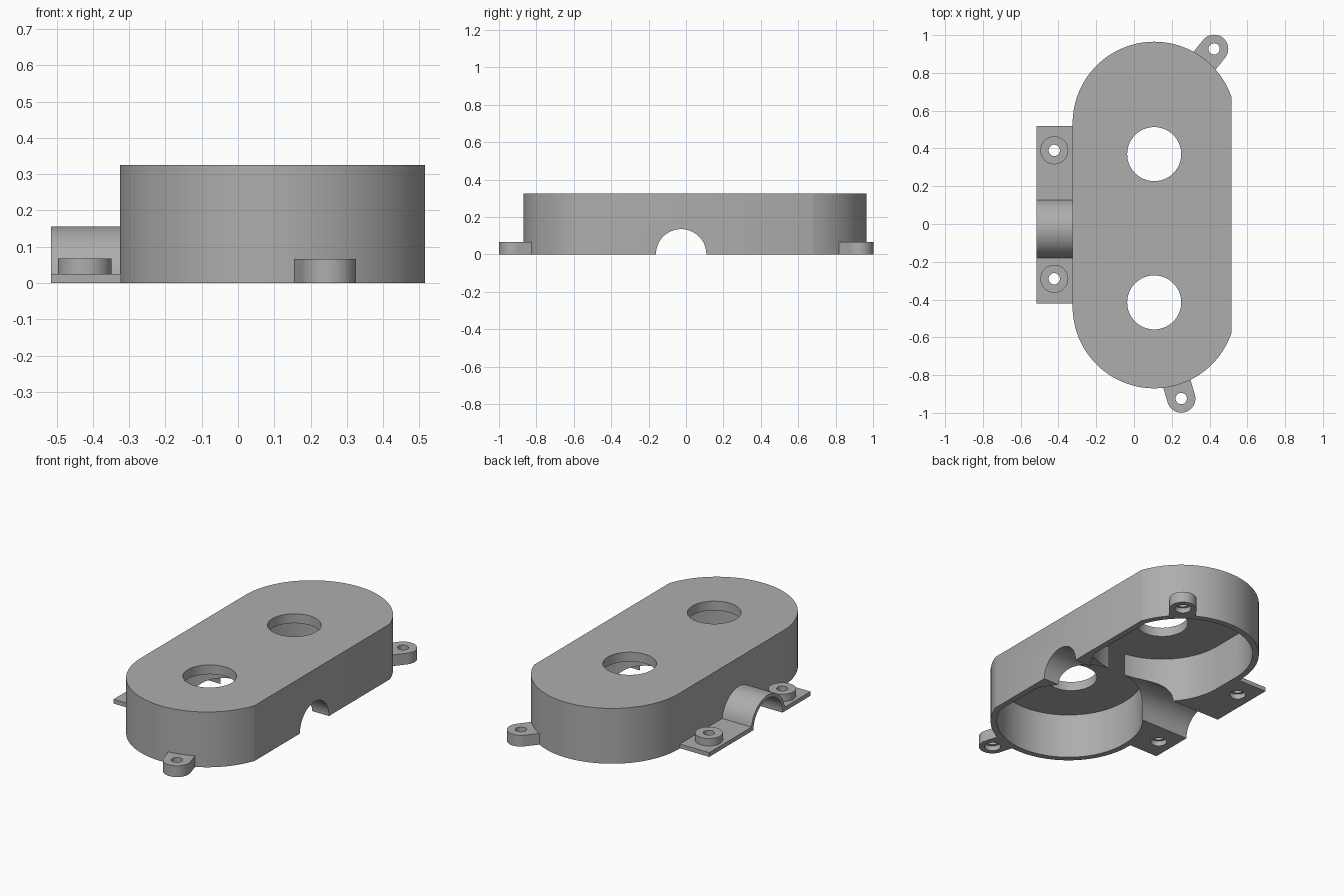
import bpy
import bmesh
from math import sin, cos, pi, radians, atan2
from mathutils import Matrix, Vector

cube = bpy.data.objects.get("Cube")
if cube:
    bpy.data.objects.remove(cube, do_unlink=True)

grey = bpy.data.materials.new("plain_grey")
grey.use_nodes = True
COLOUR = (0.42, 0.42, 0.42, 1)
grey.diffuse_color = COLOUR
grey.node_tree.nodes["Principled BSDF"].inputs["Base Color"].default_value = COLOUR

CX, R, WALL = 0.107, 0.432, 0.035      # body axis, outer radius, wall
REAR, FRONT = 0.533, -0.438            # end-arc centres
HOLES = (0.37, -0.415)                 # top hole centres
HEIGHT, CEILING, FLAT = 0.325, 0.27, 0.515
CHANNEL_Y = -0.026


def arc(cx, cy, r, a0, a1, n=64):
    steps = [radians(a0 + (a1 - a0) * i / n) for i in range(n + 1)]
    return [(cx + r * cos(a), cy + r * sin(a)) for a in steps]


def circle(cx, cy, r, n=64):
    return arc(cx, cy, r, 0, 360, n)[:-1]


def stadium(y0, y1, r):
    return arc(CX, y1, r, 0, 180) + arc(CX, y0, r, 180, 360)


def box(x0, x1, y0, y1):
    return [(x0, y0), (x1, y0), (x1, y1), (x0, y1)]


def prism(name, outline, z0, z1, along_x=False):
    """Extrude an outline upward, or along x with the outline in y and z."""
    bm = bmesh.new()
    face = bm.faces.new([bm.verts.new((x, y, z0)) for x, y in outline])
    extruded = bmesh.ops.extrude_face_region(bm, geom=[face])["geom"]
    top = [v for v in extruded if isinstance(v, bmesh.types.BMVert)]
    bmesh.ops.translate(bm, verts=top, vec=(0, 0, z1 - z0))
    if along_x:
        bm.transform(Matrix(((0, 0, 1, 0), (1, 0, 0, 0), (0, 1, 0, 0), (0, 0, 0, 1))))
    bmesh.ops.remove_doubles(bm, verts=bm.verts, dist=1e-5)
    bmesh.ops.recalc_face_normals(bm, faces=bm.faces)
    mesh = bpy.data.meshes.new(name)
    bm.to_mesh(mesh)
    bm.free()
    mesh.materials.append(grey)
    obj = bpy.data.objects.new(name, mesh)
    bpy.context.collection.objects.link(obj)
    return obj


def carve(obj, cutters, operation="DIFFERENCE"):
    """Apply each boolean in turn and discard the cutters."""
    for cutter in cutters:
        mod = obj.modifiers.new("cut", "BOOLEAN")
        mod.operation, mod.solver, mod.object = operation, "EXACT", cutter
        graph = bpy.context.evaluated_depsgraph_get()
        mesh = bpy.data.meshes.new_from_object(obj.evaluated_get(graph))
        obj.modifiers.clear()
        obj.data = mesh
        bpy.data.objects.remove(cutter, do_unlink=True)
    return obj


def screw_cutters(x, y):
    """Through hole with a wider recess underneath."""
    return [prism("screw_hole", circle(x, y, 0.03, 32), -0.1, 0.2),
            prism("recess", circle(x, y, 0.045, 32), -0.1, 0.03)]


def channel():
    return prism("channel", circle(CHANNEL_Y, 0, 0.135), -1, 1, along_x=True)


# Housing: long rounded block, one side trimmed flat
body = prism("housing", stadium(FRONT, REAR, R), 0, HEIGHT)
carve(body, [prism("trim", box(FLAT, 1, -1, 1), -1, 1)])

# Two pockets open underneath, nearly meeting in the middle
inner = R - WALL
pockets = []
for hole_y, end_y in zip(HOLES, (REAR, FRONT)):
    pocket = prism("pocket", circle(CX, hole_y, inner), -0.1, CEILING)
    if end_y == REAR:
        extension = prism("extension", stadium(hole_y, end_y, inner), -0.1, CEILING)
        carve(extension, [prism("limit", box(-1, 1, -1, 0.197), -1, 1)])
    else:
        extension = prism("extension", circle(CX, end_y, inner), -0.1, CEILING)
    for part in (pocket, extension):
        carve(part, [prism("trim", box(FLAT - WALL, 1, -1, 2), -1, 1)])
    pockets += [pocket, extension]
carve(body, pockets)

# Round openings in the top and the cross channel
carve(body, [prism("opening", circle(CX, y, 0.143), 0.1, 0.5) for y in HOLES])
carve(body, [channel()])

# Side flange with a half-round arch between two screw bosses
X0, X1 = -0.515, -0.325
flange = prism("side_flange", box(X0, X1, -0.42, 0.52), 0, 0.025)
carve(flange, [channel()])
arch = prism("channel_arch",
             arc(CHANNEL_Y, 0, 0.156, 0, 180) + arc(CHANNEL_Y, 0, 0.135, 180, 0),
             X0, X1, along_x=True)
parts = [body, flange, arch]
for name, y in (("rear_boss", 0.39), ("front_boss", -0.29)):
    boss = prism(name, circle(-0.422, y, 0.074), 0.025, 0.068)
    carve(boss, screw_cutters(-0.422, y))
    carve(flange, screw_cutters(-0.422, y))
    parts.append(boss)

# Mounting lugs pointing out from the end arcs
for name, x, y, end_y in (("rear_lug", 0.424, 0.927, REAR),
                          ("front_lug", 0.25, -0.924, FRONT)):
    out = Vector((x - CX, y - end_y)).normalized()
    side = Vector((-out.y, out.x)) * 0.075
    root = Vector((CX, end_y)) + out * 0.42
    angle = atan2(out.y, out.x) * 180 / pi
    outline = arc(x, y, 0.075, angle - 90, angle + 90, 32)
    outline += [tuple(root + side), tuple(root - side)]
    lug = prism(name, outline, 0, 0.066)
    parts.append(carve(lug, screw_cutters(x, y)))

# Smooth round walls, keep edges crisp
bpy.ops.object.select_all(action="DESELECT")
for obj in parts:
    obj.select_set(True)
bpy.context.view_layer.objects.active = body
bpy.ops.object.shade_smooth_by_angle(angle=radians(30))
